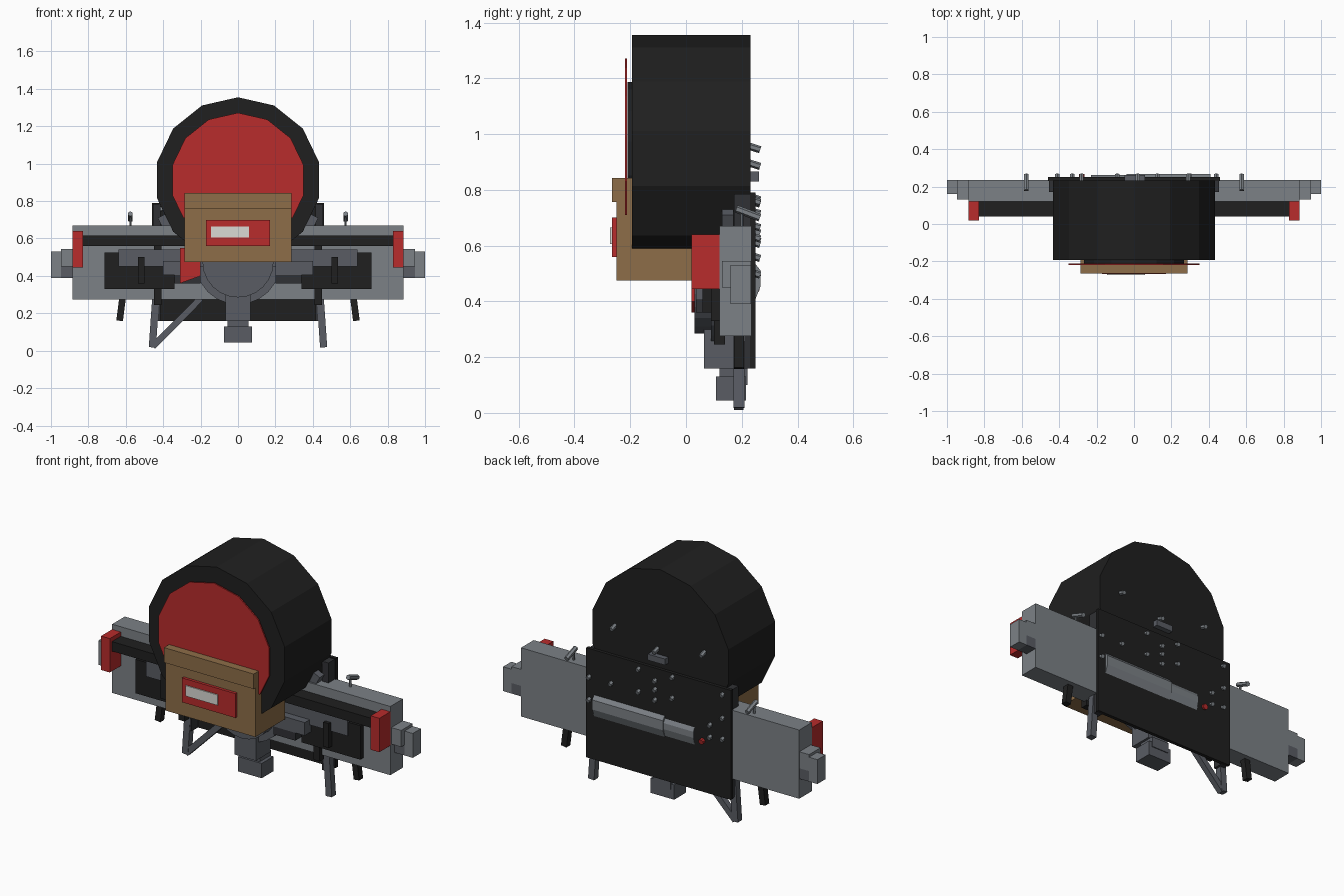
import bpy, math
from mathutils import Vector

cube = bpy.data.objects.get("Cube")
if cube:
    bpy.data.objects.remove(cube, do_unlink=True)


def material(name, rgb):
    m = bpy.data.materials.new(name)
    m.use_nodes = True
    m.diffuse_color = (*rgb, 1)
    m.node_tree.nodes["Principled BSDF"].inputs["Base Color"].default_value = (*rgb, 1)
    return m


BLACK = material("black", (.014, .014, .014))
CHARCOAL = material("charcoal", (.03, .031, .035))
GREY = material("steel grey", (.2, .22, .24))
DARK = material("dark grey", (.1, .108, .127))
RED = material("red", (.48, .025, .025))
GOLD = material("bronze", (.27, .155, .065))
WHITE = material("label white", (.7, .7, .66))


def mesh(name, verts, faces, mat):
    me = bpy.data.meshes.new(name)
    me.from_pydata(verts, [], faces)
    me.materials.append(mat)
    ob = bpy.data.objects.new(name, me)
    bpy.context.collection.objects.link(ob)
    return ob


def prism(name, pts, y0, y1, mat):
    """Extrude a counter-clockwise x-z outline along y."""
    n = len(pts)
    verts = [(x, y, z) for y in (y0, y1) for x, z in pts]
    faces = [tuple(range(n)), tuple(range(2 * n - 1, n - 1, -1))]
    faces += [(i, i + n, (i + 1) % n + n, (i + 1) % n) for i in range(n)]
    return mesh(name, verts, faces, mat)


def box(name, x, y, z, mat):
    return prism(name, [(x[0], z[0]), (x[1], z[0]), (x[1], z[1]), (x[0], z[1])], *y, mat)


def pair(name, x, y, z, mat):
    box("left_" + name, x, y, z, mat)
    box("right_" + name, (-x[1], -x[0]), y, z, mat)


def rod(name, a, b, r, mat, sides=4):
    """Straight bar between two points."""
    a, b = Vector(a), Vector(b)
    q = (b - a).to_track_quat('Z', 'Y')
    ring = [Vector((r * math.cos(t), r * math.sin(t), 0)) for t in
            [2 * math.pi * (i + .5) / sides for i in range(sides)]]
    verts = [p + q @ v for p in (a, b) for v in ring]
    faces = [tuple(range(sides - 1, -1, -1)), tuple(range(sides, 2 * sides))]
    faces += [(i, (i + 1) % sides, (i + 1) % sides + sides, i + sides) for i in range(sides)]
    return mesh(name, verts, faces, mat)


def cut_disc(radius, cz, floor, sides=14):
    """Regular polygon with its underside trimmed flat at floor."""
    ring = [(radius * math.sin(2 * math.pi * i / sides),
             cz + radius * math.cos(2 * math.pi * i / sides)) for i in range(sides)]
    out = []
    for i, (x, z) in enumerate(ring):
        nx, nz = ring[(i + 1) % sides]
        if z >= floor:
            out.append((x, z))
        if (z - floor) * (nz - floor) < 0:
            t = (floor - z) / (nz - z)
            out.append((x + t * (nx - x), floor))
    return out[::-1]


def half_disc(radius, cz, sides=12):
    return [(-radius * math.cos(math.pi * i / sides), cz - radius * math.sin(math.pi * i / sides))
            for i in range(sides + 1)]


# Large drum with red face
prism("drum", cut_disc(.443, .912, .59), -.193, .232, BLACK)
prism("drum_hub", cut_disc(.275, .912, .66), -.21, -.19, BLACK)
prism("drum_face", cut_disc(.36, .912, .71), -.219, -.211, RED)

# Bronze housing with label
box("housing", (-.285, .285), (-.25, .02), (.475, .757), GOLD)
box("housing_lip", (-.285, .285), (-.265, -.193), (.757, .843), GOLD)
box("label_frame", (-.17, .17), (-.266, -.25), (.56, .70), RED)
box("label", (-.145, .06), (-.272, -.266), (.605, .665), WHITE)

# Back plate and side columns
box("back_plate", (-.46, .46), (.23, .25), (.16, .79), BLACK)
pair("column", (.415, .455), (.172, .232), (.16, .785), CHARCOAL)

# Wide frame and its sliding ends
box("frame", (-.885, .885), (.12, .235), (.275, .67), GREY)
box("rail", (-.83, .83), (.04, .12), (.56, .615), BLACK)
box("lower_rail", (-.64, .64), (.08, .121), (.45, .54), DARK)
pair("rail_bracket", (.83, .885), (.02, .121), (.445, .64), RED)
pair("end_block", (.885, .947), (.13, .234), (.45, .545), GREY)
pair("end_foot", (.885, .947), (.16, .234), (.39, .45), DARK)
pair("end_tip", (.947, 1), (.16, .234), (.39, .53), GREY)
pair("motor_box", (.34, .715), (.09, .121), (.33, .525), BLACK)
pair("clamp", (.41, .45), (.1, .14), (.245, .56), BLACK)
pair("small_clamp", (.5, .535), (.06, .12), (.36, .5), BLACK)
pair("inner_block", (.2, .4), (.035, .12), (.405, .48), DARK)
pair("inner_pad", (.2, .34), (.035, .09), (.36, .405), CHARCOAL)

# Red lever
prism("lever", [(-.31, .36), (-.2, .4), (-.2, .55), (-.31, .55)], .02, .09, RED)

# Hopper and bottom post
prism("hopper", half_disc(.19, .475), .03, .12, DARK)
prism("hopper_flange", half_disc(.228, .475), .09, .13, DARK)
box("post", (-.068, .068), (.065, .2), (.16, .31), DARK)
box("post_neck", (-.055, .055), (.12, .22), (.1, .16), DARK)
box("post_foot", (-.075, .075), (.108, .215), (.045, .13), DARK)

# Legs, drum braces and top pegs
for side, s in (("left", 1), ("right", -1)):
    rod(side + "_leg", (s * .43, .19, .42), (s * .458, .19, .018), .027, DARK)
    rod(side + "_stub_leg", (s * .615, .19, .3), (s * .633, .19, .16), .025, BLACK)
    rod(side + "_brace", (s * .41, .15, .72), (s * .35, .15, .6), .03, DARK)
    rod(side + "_peg", (s * .575, .18, .732), (s * .575, .265, .7), .014, GREY, 6)
    rod(side + "_peg_stem", (s * .575, .2, .66), (s * .575, .2, .72), .006, GREY, 6)
rod("diagonal_leg", (-.2, .19, .28), (-.455, .19, .022), .024, DARK)


# Tapered handle bar across the back
def handle(name, x0, x1, zs, depth):
    lo, hi = zs
    prof = [(.248, lo), (depth, lo + .05), (depth, hi - .025), (.248, hi)]
    verts = [(x, y, z) for x in (x0, x1) for y, z in prof]
    mesh(name, verts, [(3, 2, 1, 0), (4, 5, 6, 7), (0, 1, 5, 4), (1, 2, 6, 5),
                       (2, 3, 7, 6), (3, 0, 4, 7)], GREY)


handle("handle_wide", -.04, .41, (.405, .535), .268)
handle("handle_narrow", -.23, -.04, (.41, .52), .262)

# Bolts on the back
box("back_catch", (-.05, .06), (.23, .262), (.83, .865), DARK)
bolts = [(.29, .95), (-.28, .95), (.02, .89), (.02, .72), (.02, .67), (.02, .61),
         (-.09, .77), (-.09, .65), (.125, .76), (.125, .63), (.44, .63), (.44, .5),
         (.3, .63), (-.41, .755), (-.41, .62), (-.41, .5), (-.33, .56), (-.33, .49)]
for i, (x, z) in enumerate(bolts):
    rod("bolt_%d" % i, (x, .228, z + .006), (x, .266, z - .006), .013, GREY, 6)
rod("red_button", (-.28, .24, .455), (-.28, .265, .45), .016, RED, 8)
